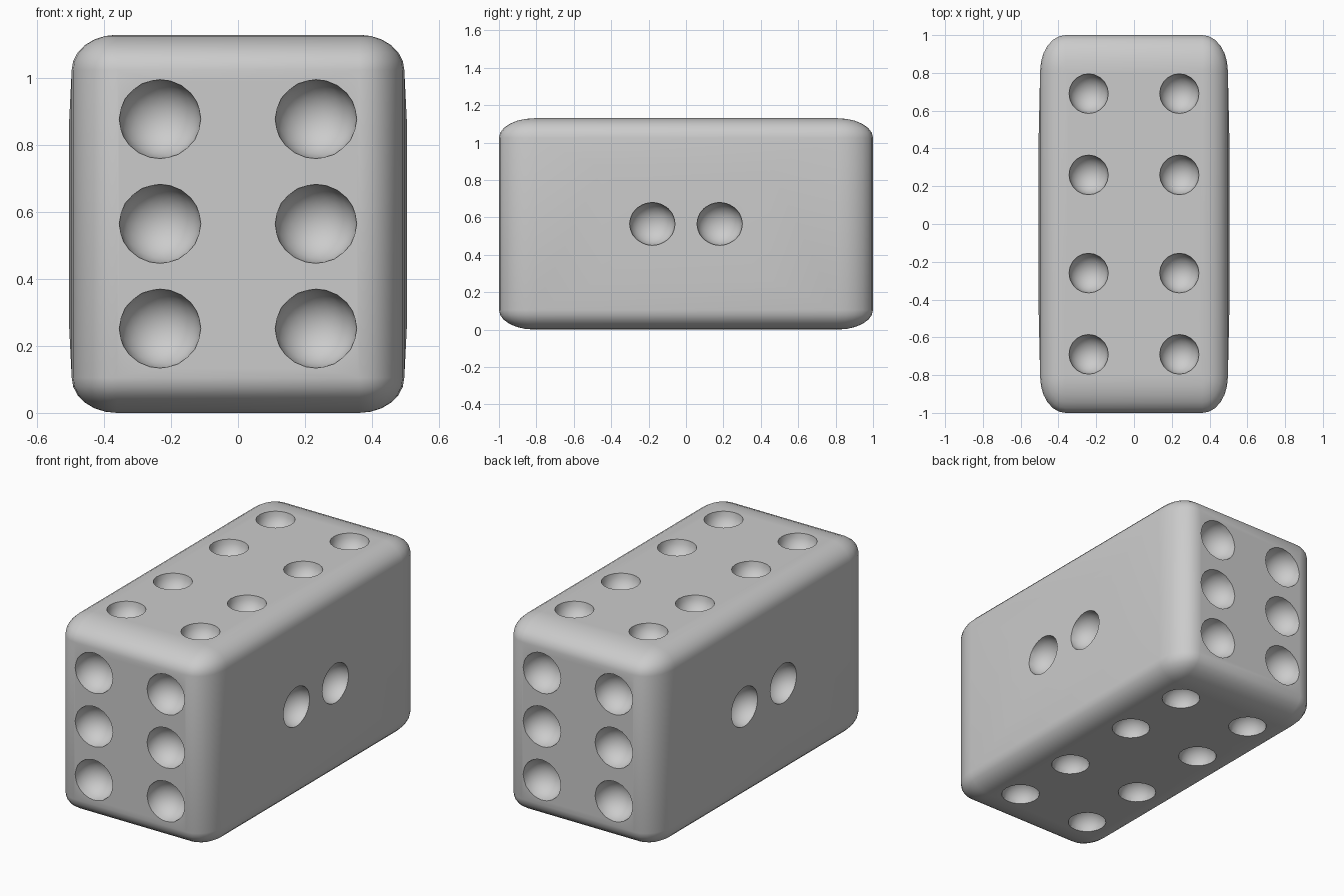
import bpy, bmesh, math
from mathutils import Vector, Matrix

if "Cube" in bpy.data.objects:
    bpy.data.objects.remove(bpy.data.objects["Cube"])

HX, HY, HZ = 0.505, 1.0, 0.565      # half sizes
RX, RY, RZ = 0.135, 0.19, 0.105     # corner radii per axis
SIGNS = (-1, 1)


def make_object(name, bm):
    mesh = bpy.data.meshes.new(name)
    bm.to_mesh(mesh)
    bm.free()
    obj = bpy.data.objects.new(name, mesh)
    bpy.context.collection.objects.link(obj)
    return obj


# Rounded block: hull of eight ellipsoid corner octants
bm = bmesh.new()
N = 6
for sx in SIGNS:
    for sy in SIGNS:
        for sz in SIGNS:
            for i in range(N + 1):
                lat = math.pi / 2 * i / N
                for j in range(N + 1 if i < N else 1):
                    lon = math.pi / 2 * j / N
                    x = HX - 0.008 - RX + RX * math.cos(lat) * math.cos(lon)
                    y = HY - RY + RY * math.cos(lat) * math.sin(lon)
                    z = HZ - RZ + RZ * math.sin(lat)
                    bm.verts.new((sx * x, sy * y, HZ + sz * z))
            # slight bulge of the long sides
            bm.verts.new((sx * HX, sy * 0.45, HZ + sz * 0.3))
hull = bmesh.ops.convex_hull(bm, input=bm.verts[:])
junk = {g for g in hull["geom_interior"] + hull["geom_unused"]
        if isinstance(g, bmesh.types.BMVert)}
bmesh.ops.delete(bm, geom=list(junk), context='VERTS')
bmesh.ops.dissolve_limit(bm, angle_limit=0.002, verts=bm.verts[:], edges=bm.edges[:])
bmesh.ops.recalc_face_normals(bm, faces=bm.faces[:])
block = make_object("pip_block", bm)

# Pip cutters: spheres centred on every face
cut = bmesh.new()


def pip(pos, radii):
    m = Matrix.Translation(Vector(pos)) @ Matrix.Diagonal((*radii, 1))
    bmesh.ops.create_icosphere(cut, subdivisions=3, radius=1.0, matrix=m)


for s in SIGNS:
    for t in SIGNS:
        for dz in (-0.313, 0, 0.313):                       # six on each end
            pip((t * 0.233, s * HY, HZ + dz), (0.122, 0.115, 0.118))
        for y in (-0.69, -0.26, 0.26, 0.69):                # eight on top and bottom
            pip((t * 0.24, y, HZ + s * HZ), (0.104, 0.105, 0.1))
        pip((s * HX, t * 0.18, HZ), (0.105, 0.122, 0.115))  # two on each side
cutter = make_object("pip_cutter", cut)
cutter.hide_render = True

# Carve the pips
mod = block.modifiers.new("pips", 'BOOLEAN')
mod.operation = 'DIFFERENCE'
mod.solver = 'EXACT'
mod.object = cutter
bpy.context.view_layer.objects.active = block
block.select_set(True)
bpy.ops.object.modifier_apply(modifier=mod.name)
bpy.data.objects.remove(cutter)
bpy.ops.object.shade_smooth_by_angle(angle=math.radians(30))
